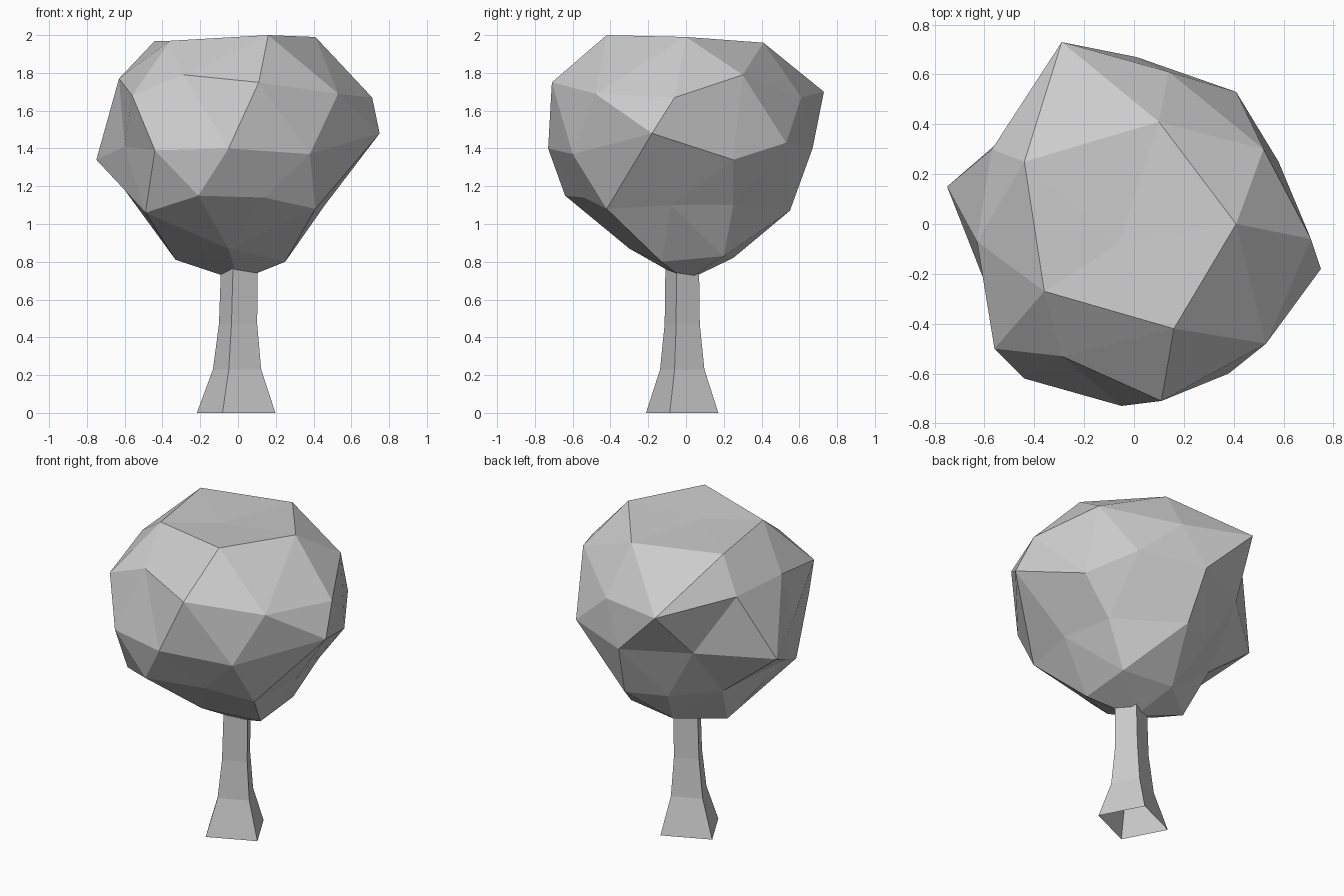
import bpy
import bmesh
import math
from mathutils import Vector

# Remove the default cube
default_cube = bpy.data.objects.get("Cube")
if default_cube:
    bpy.data.objects.remove(default_cube, do_unlink=True)


def make_material(name, colour):
    material = bpy.data.materials.new(name)
    material.use_nodes = True
    material.diffuse_color = colour
    material.node_tree.nodes["Principled BSDF"].inputs["Base Color"].default_value = colour
    return material


def add_object(name, bm, material):
    bmesh.ops.recalc_face_normals(bm, faces=bm.faces)
    mesh = bpy.data.meshes.new(name)
    bm.to_mesh(mesh)
    bm.free()
    mesh.materials.append(material)
    obj = bpy.data.objects.new(name, mesh)
    bpy.context.collection.objects.link(obj)
    return obj


grey = make_material("plain grey", (0.6, 0.6, 0.6, 1.0))

# Foliage corners in hundredths of a unit, ring by ring from the top down
crown = [(-6, -8, 197)]
top_ring = [(41, 0, 199), (10, 41, 196), (-44, 25, 197), (-36, -27, 197), (16, -42, 200)]
upper_ring = [(71, -6, 167), (52, 30, 179), (14, 61, 167), (-29, 73, 170), (-57, 30, 175),
              (-63, -7, 177), (-56, -50, 168), (-29, -53, 179), (11, -71, 175), (53, -48, 169)]
middle_ring = [(75, -18, 148), (58, 25, 134), (41, 53, 143), (1, 67, 140), (-38, 47, 140),
               (-75, 15, 134), (-60, -23, 141), (-44, -62, 139), (-5, -73, 140), (38, -60, 137)]
lower_ring = [(46, -8, 110), (40, 25, 110), (5, 55, 107), (-18, 44, 106), (-40, 20, 106),
              (-60, -15, 118), (-49, -42, 106), (-21, -64, 115), (14, -54, 114), (41, -42, 108)]
bottom_ring = [(25, -13, 80), (25, 20, 83), (-8, 25, 82), (-33, 5, 81), (-5, -30, 87)]
base = [(0, 0, 70)]


# Foliage: triangulate the corners over a sphere, then pull each to its place
def build_foliage():
    centre = Vector((0, 0, 1.38))
    bm = bmesh.new()
    places = {}
    for ring in (crown, top_ring, upper_ring, middle_ring, lower_ring, bottom_ring, base):
        for corner in ring:
            place = Vector(corner) / 100
            vert = bm.verts.new((place - centre).normalized())
            places[vert] = place
    bmesh.ops.convex_hull(bm, input=list(bm.verts))
    for vert in bm.verts:
        vert.co = places[vert]
    return add_object("foliage", bm, grey)


# Trunk: four-sided open tube, flared at the foot
def build_trunk():
    profile = [(0, 0.22), (0.23, 0.135), (0.47, 0.107), (0.8, 0.102)]
    bm = bmesh.new()
    previous = None
    for height, radius in profile:
        middle = Vector((-0.01 + 0.022 * height, -0.02, height))
        ring = []
        for side in range(4):
            angle = math.radians(-19 + 90 * side)
            offset = Vector((math.cos(angle), 0.92 * math.sin(angle), 0))
            ring.append(bm.verts.new(middle + radius * offset))
        if previous:
            for i in range(4):
                j = (i + 1) % 4
                bm.faces.new((previous[i], previous[j], ring[j], ring[i]))
        previous = ring
    return add_object("trunk", bm, grey)


build_foliage()
build_trunk()
